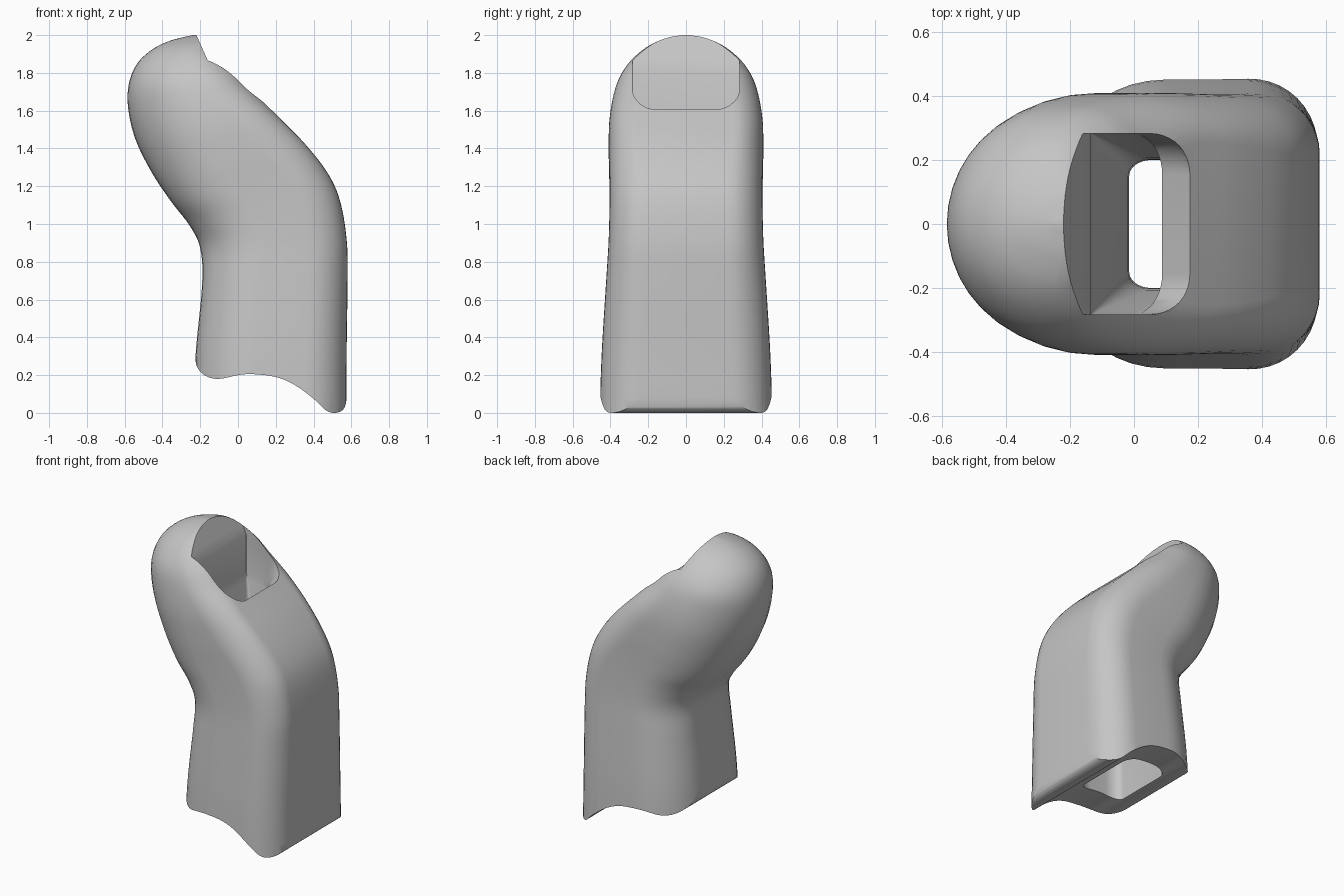
import bpy, bmesh, math
from mathutils import Vector

cube = bpy.data.objects.get("Cube")
if cube:
    bpy.data.objects.remove(cube, do_unlink=True)

grey = bpy.data.materials.new("mid_grey")
grey.use_nodes = True
colour = (0.56, 0.56, 0.56, 1)
grey.diffuse_color = colour
grey.node_tree.nodes["Principled BSDF"].inputs["Base Color"].default_value = colour


def to_object(bm, name):
    bmesh.ops.recalc_face_normals(bm, faces=bm.faces)
    mesh = bpy.data.meshes.new(name)
    bm.to_mesh(mesh)
    bm.free()
    mesh.materials.append(grey)
    obj = bpy.data.objects.new(name, mesh)
    bpy.context.collection.objects.link(obj)
    return obj


def section(s, n=10):
    """Rounded outline from left point to right point, with corner sizes as fractions."""
    lx, lz, rx, rz, w, al, bl, ar, br = s
    pts = []
    for right, side in ((True, -1), (True, 1), (False, 1), (False, -1)):
        a, b = (ar, br) if right else (al, bl)
        for i in range(n + 1):
            t = math.pi / 2 * (i / n)
            if right == (side > 0):
                c, d = math.cos(t), math.sin(t)
            else:
                c, d = math.sin(t), math.cos(t)
            u = 1 - a + a * c if right else a - a * c
            v = side * w * (1 - b + b * d)
            pts.append(Vector((lx + (rx - lx) * u, v, lz + (rz - lz) * u)))
    return pts


def spline(st, steps):
    """Catmull-Rom interpolation of tuples."""
    out = []
    for i in range(len(st) - 1):
        p0, p1, p2, p3 = st[max(i - 1, 0)], st[i], st[i + 1], st[min(i + 2, len(st) - 1)]
        for k in range(steps):
            t = k / steps
            out.append([0.5 * (2 * b + (c - a) * t + (2 * a - 5 * b + 4 * c - d) * t * t
                               + (3 * b - a - 3 * c + d) * t ** 3)
                        for a, b, c, d in zip(p0, p1, p2, p3)])
    return out + [list(st[-1])]


def loft(name, stations):
    bm = bmesh.new()
    rings = [[bm.verts.new(p) for p in section(s)] for s in stations]
    for a, b in zip(rings, rings[1:]):
        for i in range(len(a)):
            j = (i + 1) % len(a)
            bm.faces.new((a[i], a[j], b[j], b[i]))
    bm.faces.new(rings[0])
    bm.faces.new(rings[-1])
    bmesh.ops.remove_doubles(bm, verts=bm.verts, dist=1e-5)
    return to_object(bm, name)


# Bent outer shell: left x, z, right x, z, half width, corner fractions
low, neck = (0.4, 0.68, 0.27, 0.48), (0.42, 0.8, 0.27, 0.45)
shoulder, dome = (0.6, 1, 0.32, 0.42), (0.6, 1, 0.4, 1)
body = loft("bent_sleeve", spline([
    (-0.24, -0.1, 0.575, -0.1, 0.46, *low),
    (-0.225, 0.3, 0.575, 0.3, 0.447, *low),
    (-0.19, 0.68, 0.58, 0.7, 0.423, *low),
    (-0.2, 0.87, 0.575, 0.92, 0.41, *neck),
    (-0.255, 0.99, 0.538, 1.13, 0.405, *neck),
    (-0.355, 1.12, 0.468, 1.28, 0.405, *neck),
    (-0.455, 1.27, 0.345, 1.435, 0.409, 0.47, 0.9, 0.3, 0.4),
    (-0.54, 1.44, 0.193, 1.588, 0.406, 0.54, 1, 0.3, 0.38),
    (-0.58, 1.6, 0.055, 1.725, 0.383, *shoulder),
    (-0.58, 1.73, -0.025, 1.815, 0.346, *shoulder),
    (-0.54, 1.84, -0.06, 1.89, 0.285, 0.62, 1, 0.35, 0.7),
    (-0.46, 1.92, -0.1, 1.955, 0.2, *dome),
    (-0.36, 1.97, -0.13, 1.995, 0.1, *dome),
    (-0.24, 2.0, -0.18, 2.002, 0.02, *dome)], 6))

# Inner channel, opening through a slot on the sloping face
square, end = (0.3, 0.25, 0.3, 0.25), (0.01, 0.01, 0.42, 0.45)
channel = loft("channel_cutter", spline([
    (-0.08, -0.1, 0.25, -0.1, 0.25, *square),
    (-0.05, 0.5, 0.25, 0.5, 0.23, *square),
    (-0.015, 0.87, 0.22, 0.9, 0.2, *square),
    (-0.06, 1.2, 0.16, 1.22, 0.23, 0.2, 0.2, 0.35, 0.35),
    (-0.135, 1.55, 0.088, 1.51, 0.283, *end)], 5) + [
    (-0.135, 1.81, 0.156, 1.585, 0.283, *end),
    (-0.31, 2.2, 0.65, 2.15, 0.283, *end)])

# Curved underside, extruded across the width
curve = [(-0.228, 0.3), (-0.215, 0.24), (-0.17, 0.195), (-0.1, 0.18), (0, 0.2), (0.08, 0.205),
         (0.2, 0.19), (0.3, 0.148), (0.4, 0.075), (0.465, 0.014), (0.51, 0), (0.55, 0.012),
         (0.57, 0.045), (0.576, 0.1)]
under = spline(curve, 4) + [(0.7, 0.1), (0.7, -0.4), (-0.4, -0.4), (-0.4, 0.34)]
bm = bmesh.new()
face = bm.faces.new([bm.verts.new((x, -0.7, z)) for x, z in under])
extruded = bmesh.ops.extrude_face_region(bm, geom=[face])["geom"]
bmesh.ops.translate(bm, vec=(0, 1.4, 0), verts=[v for v in extruded if isinstance(v, bmesh.types.BMVert)])
underside = to_object(bm, "underside_cutter")

bpy.ops.object.select_all(action="DESELECT")
bpy.context.view_layer.objects.active = body
body.select_set(True)
for cutter in (underside, channel):
    cutter.hide_render = True
    cut = body.modifiers.new(cutter.name, "BOOLEAN")
    cut.operation, cut.solver, cut.object = "DIFFERENCE", "EXACT", cutter
    bpy.ops.object.modifier_apply(modifier=cut.name)
    bpy.data.objects.remove(cutter, do_unlink=True)

bpy.ops.object.shade_smooth_by_angle(angle=math.radians(30))
